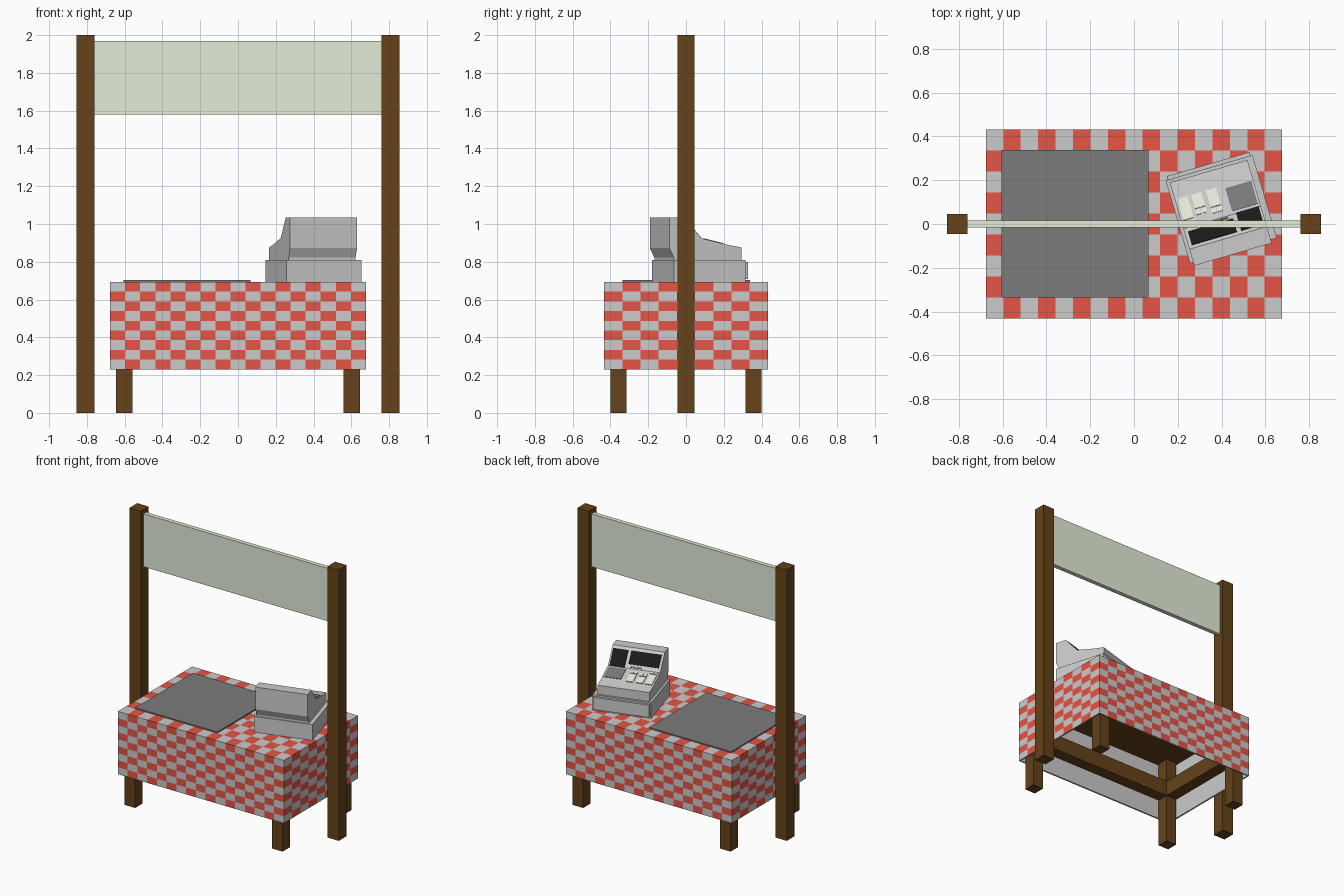
import bpy, bmesh, math
from mathutils import Matrix, Vector

if "Cube" in bpy.data.objects:
    bpy.data.objects.remove(bpy.data.objects["Cube"])


def material(name, rgb):
    m = bpy.data.materials.new(name)
    m.diffuse_color = (*rgb, 1)
    m.use_nodes = True
    m.node_tree.nodes["Principled BSDF"].inputs["Base Color"].default_value = m.diffuse_color
    return m


WOOD = material("wood", (0.13, 0.055, 0.01))
RED = material("red_check", (0.78, 0.09, 0.06))
PALE = material("pale_check", (0.58, 0.58, 0.58))
SIGN = material("sign_green", (0.77, 0.84, 0.69))
DARK = material("dark_grey", (0.20, 0.20, 0.20))
BLACK = material("screen_black", (0.01, 0.01, 0.01))
KEY = material("key_cream", (0.80, 0.85, 0.70))


def finish(name, bm, mats=(), matrix=None):
    bmesh.ops.recalc_face_normals(bm, faces=bm.faces)
    me = bpy.data.meshes.new(name)
    bm.to_mesh(me)
    bm.free()
    for m in mats:
        me.materials.append(m)
    ob = bpy.data.objects.new(name, me)
    bpy.context.collection.objects.link(ob)
    if matrix:
        ob.matrix_world = matrix
    return ob


def box(name, x, y, z, mat=None, matrix=None):
    bm = bmesh.new()
    bmesh.ops.create_cube(bm, size=1)
    for v in bm.verts:
        for i, (lo, hi) in enumerate((x, y, z)):
            v.co[i] = lo if v.co[i] < 0 else hi
    return finish(name, bm, [mat] if mat else [], matrix)


def extrude_profile(name, pts, x0, x1, mat=None, matrix=None):
    # profile in the y-z plane, extruded along x
    bm = bmesh.new()
    f = bm.faces.new([bm.verts.new((x0, y, z)) for y, z in pts])
    new = bmesh.ops.extrude_face_region(bm, geom=[f])["geom"]
    for v in new:
        if isinstance(v, bmesh.types.BMVert):
            v.co.x = x1
    return finish(name, bm, [mat] if mat else [], matrix)


# posts and sign board
for s, side in ((-1, "left"), (1, "right")):
    box(f"{side}_post", (s * 0.808 - 0.047, s * 0.808 + 0.047), (-0.046, 0.046), (0, 2), WOOD)
box("sign_board", (-0.765, 0.765), (-0.016, 0.016), (1.58, 1.97), SIGN)

# table legs, low rails between them and wooden top
LX, LY, H = 0.602, 0.358, 0.043
for sx in (-1, 1):
    for sy in (-1, 1):
        box("table_leg", (sx * LX - H, sx * LX + H), (sy * LY - H, sy * LY + H), (0, 0.66), WOOD)
    box("side_rail", (sx * LX - H, sx * LX + H), (-LY + H, LY - H), (0.36, 0.475), WOOD)
    box("long_rail", (-LX + H, LX - H), (sx * LY - H, sx * LY + H), (0.36, 0.475), WOOD)
box("table_top", (-0.66, 0.66), (-0.415, 0.415), (0.65, 0.681), WOOD)

# chequered tablecloth: top and four hanging sides
CX, CY, TOP, LOW = 0.677, 0.433, 0.694, 0.23
bm = bmesh.new()


def checks(origin, du, dv, nu, nv):
    o, du, dv = Vector(origin), Vector(du) / nu, Vector(dv) / nv
    grid = [[bm.verts.new(o + du * i + dv * j) for j in range(nv + 1)] for i in range(nu + 1)]
    for i in range(nu):
        for j in range(nv):
            f = bm.faces.new((grid[i][j], grid[i + 1][j], grid[i + 1][j + 1], grid[i][j + 1]))
            f.material_index = (i + j) % 2


down = (0, 0, LOW - TOP)
checks((-CX, -CY, TOP), (2 * CX, 0, 0), (0, 2 * CY, 0), 17, 9)
for s in (-1, 1):
    checks((-CX, s * CY, TOP), (2 * CX, 0, 0), down, 17, 9)
    checks((s * CX, -CY, TOP), (0, 2 * CY, 0), down, 9, 9)
bmesh.ops.remove_doubles(bm, verts=bm.verts, dist=1e-4)
cloth = finish("tablecloth", bm, [PALE, RED, PALE, PALE])
if max(cloth.data.polygons, key=lambda p: p.center.z).normal.z < 0:
    cloth.data.flip_normals()
sol = cloth.modifiers.new("thickness", "SOLIDIFY")
sol.thickness, sol.offset = 0.012, -1
sol.material_offset = sol.material_offset_rim = 2

# grey mat on the table
box("counter_mat", (-0.605, 0.066), (-0.335, 0.338), (0.692, 0.703), DARK)

# cash register, turned on the table; local +y is the operator side
REG = Matrix.Translation((0.398, 0.07, 0)) @ Matrix.Rotation(math.radians(16.3), 4, "Z")
box("drawer_case", (-0.207, 0.207), (-0.2, 0.195), (0.692, 0.81), None, REG)
box("drawer_front", (-0.197, 0.197), (0.19, 0.212), (0.708, 0.798), None, REG)
A, B, C, D = (-0.137, 1.035), (-0.04, 0.925), (0.105, 0.89), (0.18, 0.876)
extrude_profile("register_body",
                [(-0.192, 0.808), (-0.192, 0.822), (-0.216, 0.872), (-0.216, 1.035),
                 A, B, C, D, (0.18, 0.808)], -0.191, 0.178, None, REG)


def plate(name, seg, t0, t1, u0, u1, h, mat=None):
    # thin panel lying on a sloped part of the register
    p, q = Vector(seg[0]), Vector(seg[1])
    d = (q - p).normalized()
    n = Vector((-d.y, d.x))
    a, b = p.lerp(q, t0), p.lerp(q, t1)
    extrude_profile(name, [a - n * 0.004, a + n * h, b + n * h, b - n * 0.004], u0, u1, mat, REG)


# screens, side panel and receipt slot
plate("wide_screen", (A, B), 0.15, 0.80, -0.175, 0.04, 0.003, BLACK)
plate("small_screen", (A, B), 0.15, 1.0, 0.06, 0.168, 0.003, BLACK)
plate("side_panel", (B, C), 0.10, 0.85, 0.045, 0.168, 0.003, DARK)
plate("receipt_slot", (A, B), 0.88, 0.96, -0.06, 0.02, 0.003, DARK)

# key blocks
for u, t0 in ((-0.155, 0.25), (-0.09, 0.5), (-0.02, 0.4)):
    plate("long_key", (B, C), t0, 0.95, u - 0.024, u + 0.024, 0.006, KEY)
    for k in (-1, 1):
        plate("small_key", (B, C), t0 - 0.2, t0 - 0.06, u + k * 0.014 - 0.011, u + k * 0.014 + 0.011, 0.006, KEY)
